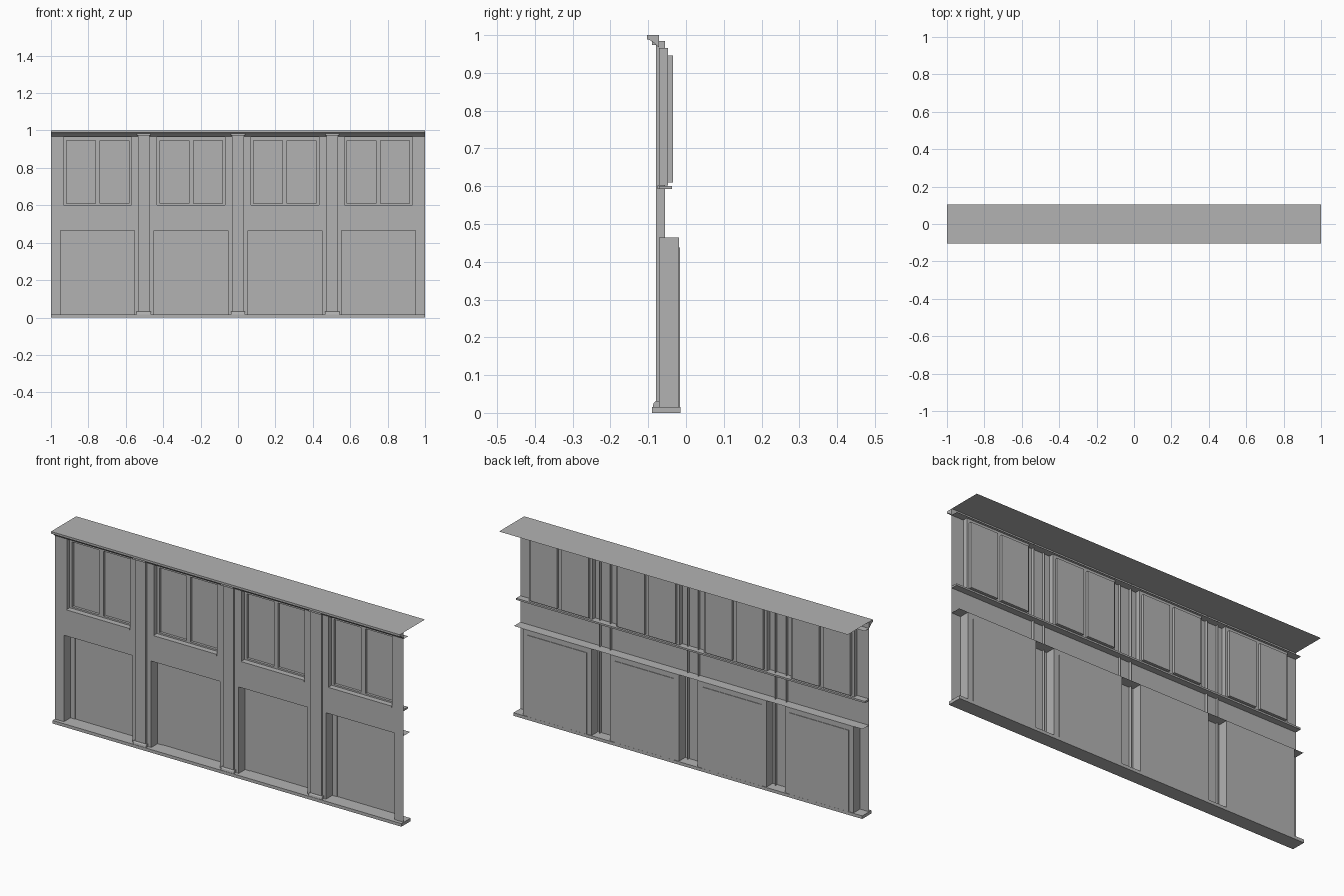
import bpy, bmesh

cube = bpy.data.objects.get("Cube")
if cube:
    bpy.data.objects.remove(cube, do_unlink=True)

grey = bpy.data.materials.new("plain grey")
grey.use_nodes = True
colour = (0.45, 0.45, 0.45, 1)
grey.diffuse_color = colour
grey.node_tree.nodes["Principled BSDF"].inputs["Base Color"].default_value = colour

# Depths of the layers, front to back
WALL, PANE, DOOR = -0.071, -0.034, -0.0185
SASH = -0.047
BASE_TOP = 0.016
BAYS = (-0.751, -0.251, 0.251, 0.751)
PIERS = (-0.504, 0, 0.504)


def finish(name, bm):
    bmesh.ops.remove_doubles(bm, verts=bm.verts, dist=0.00001)
    mesh = bpy.data.meshes.new(name)
    bm.to_mesh(mesh)
    bm.free()
    mesh.materials.append(grey)
    ob = bpy.data.objects.new(name, mesh)
    bpy.context.collection.objects.link(ob)
    return ob


def quad(bm, *corners):
    bm.faces.new([bm.verts.new(c) for c in corners])


def upright(bm, x0, x1, z0, z1, y):
    quad(bm, (x0, y, z0), (x1, y, z0), (x1, y, z1), (x0, y, z1))


def pierced(bm, x0, x1, z0, z1, y, holes):
    """Upright sheet with rectangular holes, made from a grid of cells."""
    xs = sorted({x0, x1, *[h[0] for h in holes], *[h[1] for h in holes]})
    zs = sorted({z0, z1, *[h[2] for h in holes], *[h[3] for h in holes]})
    for a, b in zip(xs, xs[1:]):
        for c, d in zip(zs, zs[1:]):
            mx, mz = (a + b) / 2, (c + d) / 2
            if not any(h[0] < mx < h[1] and h[2] < mz < h[3] for h in holes):
                upright(bm, a, b, c, d, y)


def reveal(bm, hole, y0, y1):
    """Four walls joining a hole in one layer to the layer behind."""
    x0, x1, z0, z1 = hole
    ring = [(x0, z0), (x1, z0), (x1, z1), (x0, z1)]
    for (a, c), (b, d) in zip(ring, ring[1:] + ring[:1]):
        quad(bm, (a, y0, c), (a, y1, c), (b, y1, d), (b, y0, d))


def level(name, y0, y1, z):
    bm = bmesh.new()
    quad(bm, (-1, y0, z), (1, y0, z), (1, y1, z), (-1, y1, z))
    return finish(name, bm)


def extrude_x(name, x0, x1, profile):
    """Closed y-z profile drawn out along x."""
    bm = bmesh.new()
    face = bm.faces.new([bm.verts.new((x0, y, z)) for y, z in profile])
    out = bmesh.ops.extrude_face_region(bm, geom=[face])
    moved = [v for v in out["geom"] if isinstance(v, bmesh.types.BMVert)]
    bmesh.ops.translate(bm, verts=moved, vec=(x1 - x0, 0, 0))
    bmesh.ops.recalc_face_normals(bm, faces=bm.faces)
    return finish(name, bm)


def bar(name, x0, x1, y0, y1, z0, z1):
    return extrude_x(name, x0, x1, [(y0, z0), (y1, z0), (y1, z1), (y0, z1)])


# Front wall with upper and lower openings
windows = [(c - 0.181, c + 0.181, 0.602, 0.966) for c in BAYS]
doors = [(c - 0.197, c + 0.197, BASE_TOP, 0.464) for c in BAYS]
bm = bmesh.new()
pierced(bm, -1, 1, BASE_TOP, 0.985, WALL, windows + doors)
finish("front_wall", bm)

# Windows: reveal, two-light sash and recessed panes
for i, (c, w) in enumerate(zip(BAYS, windows), 1):
    lights = [(c + a, c + b, 0.61, 0.946)
              for a, b in ((-0.167, -0.012), (0.012, 0.167))]
    bm = bmesh.new()
    reveal(bm, w, WALL, SASH)
    pierced(bm, *w, SASH, lights)
    for light in lights:
        reveal(bm, light, SASH, PANE)
    finish(f"window_frame_{i}", bm)
    bm = bmesh.new()
    for light in lights:
        upright(bm, *light, PANE)
    finish(f"window_panes_{i}", bm)
    bar(f"window_sill_{i}", w[0], w[1], -0.076, WALL, 0.593, 0.602)

# Lower bays: deep reveal, frame and slightly inset panel
for i, (c, d) in enumerate(zip(BAYS, doors), 1):
    inner = (c - 0.17, c + 0.17, BASE_TOP, 0.438)
    bm = bmesh.new()
    reveal(bm, d, WALL, DOOR)
    pierced(bm, *d, DOOR, [inner])
    reveal(bm, inner, DOOR, DOOR + 0.003)
    finish(f"lower_frame_{i}", bm)
    bm = bmesh.new()
    upright(bm, *inner, DOOR + 0.003)
    finish(f"lower_panel_{i}", bm)

# Pilasters: open-backed shafts passing through the wall, with plinth and cap
for i, c in enumerate(PIERS, 1):
    a, b = c - 0.031, c + 0.031
    bm = bmesh.new()
    upright(bm, a, b, BASE_TOP, 0.985, -0.08)
    for x in (a, b):
        quad(bm, (x, -0.08, BASE_TOP), (x, -0.055, BASE_TOP),
             (x, -0.055, 0.985), (x, -0.08, 0.985))
    bmesh.ops.recalc_face_normals(bm, faces=bm.faces)
    finish(f"pilaster_shaft_{i}", bm)
    extrude_x(f"pilaster_plinth_{i}", c - 0.038, c + 0.038,
              [(WALL, BASE_TOP), (-0.088, BASE_TOP), (-0.086, 0.026),
               (-0.081, 0.031), (WALL, 0.031)])
    bar(f"pilaster_cap_{i}", c - 0.037, c + 0.037, -0.09, WALL, 0.974, 0.988)

# Long ledges behind the wall
level("lower_ledge", WALL, DOOR, 0.464)
level("upper_ledge", WALL, PANE, 0.966)
bar("sill_ledge", -1, 1, WALL, -0.037, 0.592, 0.601)

# Base, coved cornice and flat roof
bar("base", -1, 1, -0.09, -0.015, 0, BASE_TOP)
extrude_x("cornice", -1, 1,
          [(-0.103, 1), (-0.103, 0.989), (-0.096, 0.987), (-0.088, 0.982),
           (-0.08, 0.975), (WALL, 0.967), (WALL, 1)])
level("roof", WALL, 0.103, 1)
